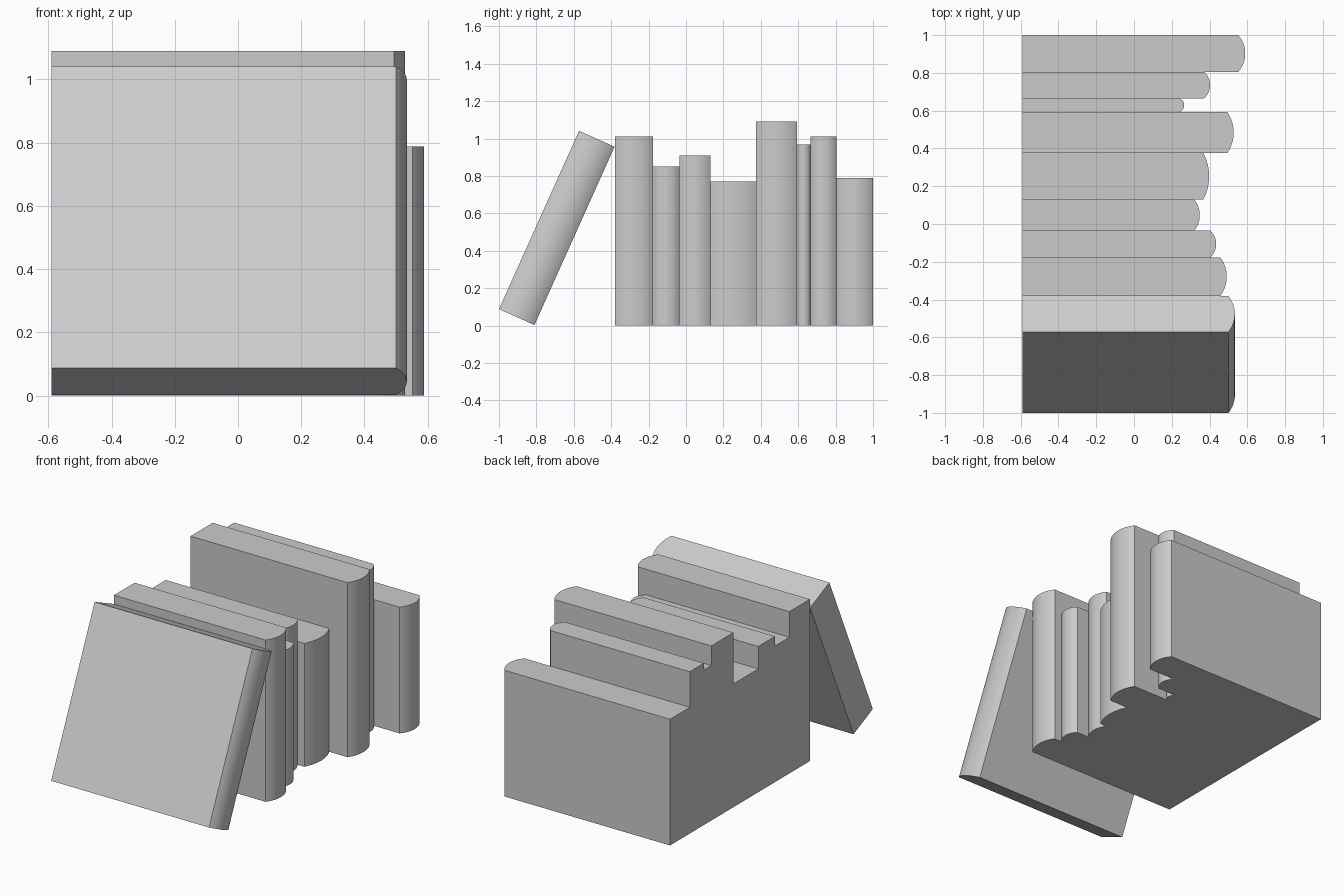
import bpy, bmesh
from math import sin, cos, atan2, pi, radians

if "Cube" in bpy.data.objects:
    bpy.data.objects.remove(bpy.data.objects["Cube"])

BACK = -0.59
SEGS = 16


def book(name, thick, height, edge_x, tip_x, loc, lean=0.0):
    """Solid book: straight fore-edge at BACK, arc spine bulging to tip_x."""
    half, sag = thick / 2, tip_x - edge_x
    r = (half * half + sag * sag) / (2 * sag)
    a = 2 * atan2(sag, half)
    pts = [(BACK, 0)]
    for i in range(SEGS + 1):
        t = -a + 2 * a * i / SEGS
        pts.append((tip_x - r + r * cos(t), half + r * sin(t)))
    pts.append((BACK, thick))

    bm = bmesh.new()
    low = [bm.verts.new((x, y, 0)) for x, y in pts]
    top = [bm.verts.new((x, y, height)) for x, y in pts]
    bm.faces.new(low[::-1])
    bm.faces.new(top)
    n = len(pts)
    for i in range(n):
        j = (i + 1) % n
        f = bm.faces.new((low[i], low[j], top[j], top[i]))
        f.smooth = 1 <= i <= SEGS      # only the rounded spine is smooth
    me = bpy.data.meshes.new(name)
    bm.to_mesh(me)
    bm.free()
    ob = bpy.data.objects.new(name, me)
    ob.location = loc
    ob.rotation_euler.x = -lean
    bpy.context.collection.objects.link(ob)


# Upright row: y start, y end, height, spine edge x, spine tip x
row = [
    (-0.38, -0.177, 1.01, 0.457, 0.491),
    (-0.177, -0.035, 0.85, 0.404, 0.435),
    (-0.035, 0.13, 0.91, 0.319, 0.348),
    (0.13, 0.375, 0.77, 0.367, 0.398),
    (0.375, 0.593, 1.09, 0.493, 0.528),
    (0.593, 0.665, 0.968, 0.24, 0.266),
    (0.665, 0.805, 1.01, 0.371, 0.403),
    (0.805, 1.0, 0.788, 0.552, 0.589),
]
for k, (y0, y1, h, ex, tx) in enumerate(row, 1):
    book(f"upright_book_{k}", y1 - y0, h, ex, tx, (0, y0, 0))

# Book leaning against the row
book("leaning_book", 0.208, 1.045, 0.5, 0.534, (0, -1.0, 0.088), radians(24.2))
